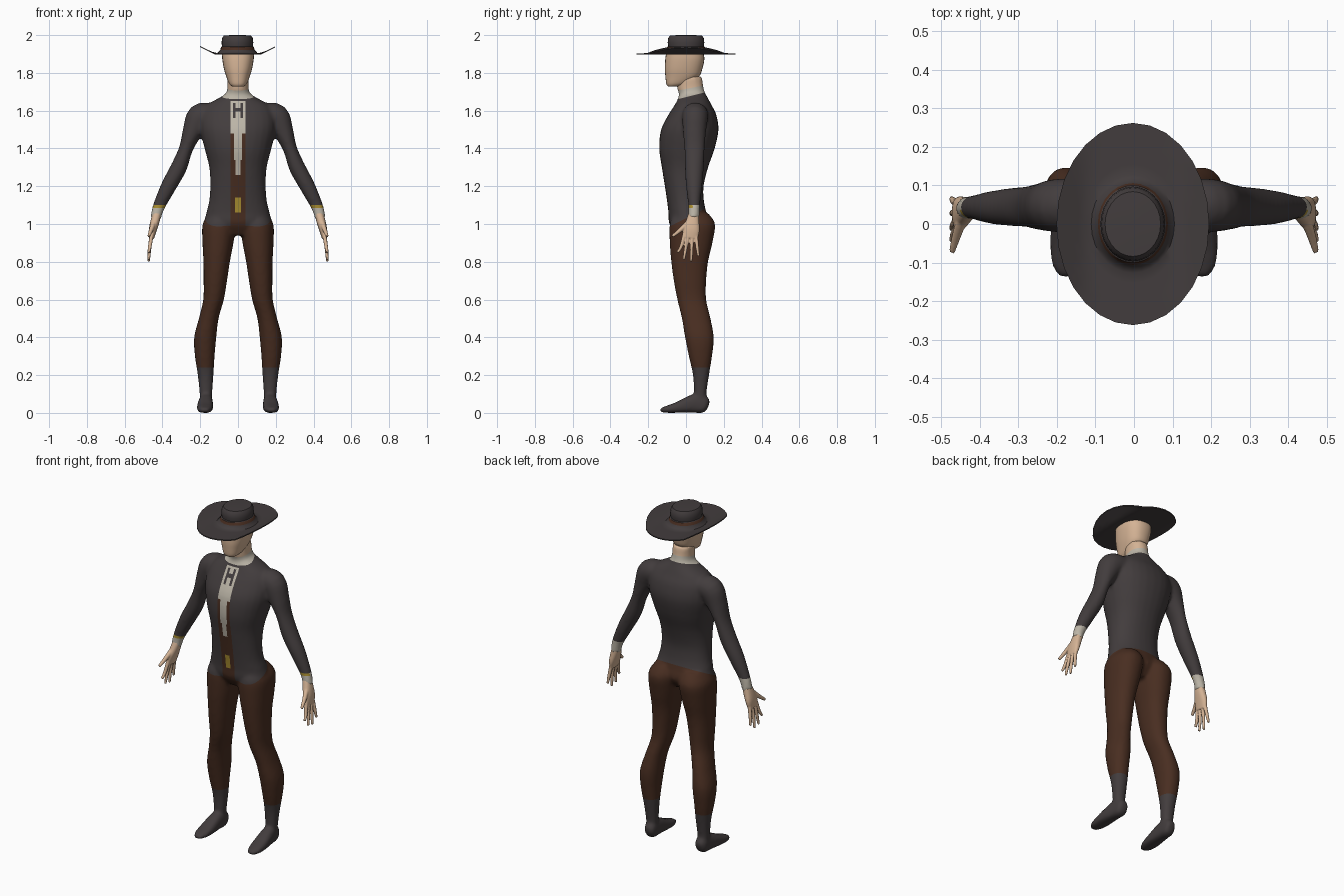
import bpy, bmesh, math
from mathutils import Vector

cube = bpy.data.objects.get("Cube")
if cube:
    bpy.data.objects.remove(cube, do_unlink=True)


def material(name, rgb):
    mat = bpy.data.materials.new(name)
    mat.use_nodes = True
    colour = (*rgb, 1.0)
    mat.diffuse_color = colour
    node = next(n for n in mat.node_tree.nodes if n.type == "BSDF_PRINCIPLED")
    node.inputs["Base Color"].default_value = colour
    node.inputs["Roughness"].default_value = 0.9
    return mat


COAT, BROWN, SKIN, SHIRT, GOLD = range(5)
PALETTE = [
    material("charcoal cloth", (0.055, 0.046, 0.047)),
    material("dark brown cloth", (0.066, 0.027, 0.015)),
    material("skin", (0.66, 0.45, 0.30)),
    material("pale linen", (0.50, 0.46, 0.385)),
    material("brass", (0.40, 0.27, 0.03)),
]


def smooth_rows(rows, steps=4):
    """Catmull-Rom interpolation through rows of numbers."""
    out = []
    for i in range(len(rows) - 1):
        p0, p1, p2 = rows[max(i - 1, 0)], rows[i], rows[i + 1]
        p3 = rows[min(i + 2, len(rows) - 1)]
        for k in range(steps):
            t = k / steps
            out.append([b + 0.5 * t * (c - a + t * (2 * a - 5 * b + 4 * c - d
                        + t * (3 * (b - c) + d - a)))
                        for a, b, c, d in zip(p0, p1, p2, p3)])
    return out + [list(rows[-1])]


def ring(centre, u, v, count=28, power=2.0):
    """Superellipse ring spanned by the half-axes u and v."""
    points = []
    for i in range(count):
        a = math.tau * i / count
        c, s = math.cos(a), math.sin(a)
        points.append(centre + u * math.copysign(abs(c) ** (2 / power), c)
                      + v * math.copysign(abs(s) ** (2 / power), s))
    return points


def loft(bm, rings):
    loops = [[bm.verts.new(p) for p in r] for r in rings]
    bands = []
    for a, b in zip(loops, loops[1:]):
        n = len(a)
        bands.append([bm.faces.new((a[i], a[(i + 1) % n], b[(i + 1) % n], b[i]))
                      for i in range(n)])
    bm.faces.new(loops[0])
    bm.faces.new(loops[-1])
    return bands


def stack(bm, rows, power=2.2):
    """Loft of level rings, each row: z, x min, x max, y min, y max."""
    loft(bm, [ring(Vector(((x0 + x1) / 2, (y0 + y1) / 2, z)),
                   Vector(((x1 - x0) / 2, 0, 0)), Vector((0, (y1 - y0) / 2, 0)), power=power)
              for z, x0, x1, y0, y1 in smooth_rows(rows)])


def tube(bm, rows, side=1, ref=(0, 1, 0), power=2.0, count=24):
    """Loft along a path, each row: x, y, z, thickness, breadth along ref."""
    rows = smooth_rows(rows)
    path = [Vector((side * r[0], r[1], r[2])) for r in rows]
    rings = []
    for i, row in enumerate(rows):
        t = (path[min(i + 1, len(path) - 1)] - path[max(i - 1, 0)]).normalized()
        v = Vector(ref)
        v = (v - t * v.dot(t)).normalized()
        rings.append(ring(path[i], t.cross(v) * row[3], v * row[4], count, power))
    loft(bm, rings)


def make_object(name, bm, materials):
    bmesh.ops.recalc_face_normals(bm, faces=bm.faces)
    mesh = bpy.data.meshes.new(name)
    bm.to_mesh(mesh)
    bm.free()
    for mat in materials:
        mesh.materials.append(mat)
    mesh.shade_smooth()
    obj = bpy.data.objects.new(name, mesh)
    bpy.context.collection.objects.link(obj)
    return obj


def fuse(obj, voxel, rounds, materials):
    """Merge overlapping volumes into one soft skin."""
    mod = obj.modifiers.new("Fuse", "REMESH")
    mod.mode = "VOXEL"
    mod.voxel_size = voxel
    soft = obj.modifiers.new("Soften", "SMOOTH")
    soft.factor = 0.5
    soft.iterations = rounds
    graph = bpy.context.evaluated_depsgraph_get()
    mesh = bpy.data.meshes.new_from_object(obj.evaluated_get(graph))
    obj.modifiers.clear()
    obj.data = mesh
    mesh.materials.clear()
    for mat in materials:
        mesh.materials.append(mat)
    mesh.shade_smooth()


# Clothed body: torso with neck, legs, feet and sleeves
bm = bmesh.new()
torso = [(0.94, 0.09, -0.05, 0.08), (1.0, 0.172, -0.088, 0.12), (1.06, 0.167, -0.093, 0.108),
         (1.12, 0.153, -0.1, 0.095), (1.2, 0.147, -0.112, 0.093), (1.3, 0.152, -0.128, 0.117),
         (1.4, 0.177, -0.142, 0.152), (1.5, 0.2, -0.132, 0.172), (1.58, 0.195, -0.092, 0.16),
         (1.63, 0.165, -0.06, 0.135), (1.665, 0.105, -0.042, 0.117), (1.69, 0.066, -0.037, 0.103),
         (1.72, 0.056, -0.047, 0.093), (1.78, 0.056, -0.05, 0.085)]
stack(bm, [(z, -w, w, f, b) for z, w, f, b in torso])
leg = [(1.06, 0.03, 0.15, -0.06, 0.115), (1.0, 0.012, 0.187, -0.086, 0.154),
       (0.9, 0.024, 0.188, -0.086, 0.14), (0.8, 0.043, 0.183, -0.078, 0.117),
       (0.7, 0.058, 0.182, -0.065, 0.107), (0.6, 0.075, 0.184, -0.046, 0.107),
       (0.5, 0.103, 0.207, -0.022, 0.13), (0.4, 0.115, 0.232, -0.005, 0.147),
       (0.3, 0.124, 0.228, 0.015, 0.138), (0.2, 0.13, 0.213, 0.037, 0.122),
       (0.1, 0.137, 0.203, 0.043, 0.108), (0.03, 0.14, 0.2, 0.05, 0.11)]
foot = [(0.168, 0.12, 0.04, 0.02, 0.02), (0.168, 0.1, 0.045, 0.045, 0.033),
        (0.17, 0.05, 0.05, 0.05, 0.037), (0.173, 0, 0.04, 0.04, 0.041),
        (0.175, -0.05, 0.028, 0.028, 0.043), (0.177, -0.1, 0.019, 0.019, 0.037),
        (0.177, -0.138, 0.014, 0.01, 0.019)]
arm = [(0.14, 0.05, 1.58, 0.06, 0.068), (0.2, 0.048, 1.565, 0.072, 0.069),
       (0.24, 0.045, 1.49, 0.054, 0.061), (0.275, 0.045, 1.4, 0.037, 0.054),
       (0.313, 0.044, 1.3, 0.043, 0.05), (0.367, 0.043, 1.2, 0.041, 0.043),
       (0.42, 0.043, 1.09, 0.032, 0.03), (0.435, 0.04, 1.03, 0.028, 0.031)]
for s in (-1, 1):
    stack(bm, [(z, *sorted((s * a, s * b)), f, k) for z, a, b, f, k in leg])
    tube(bm, foot, s, ref=(1, 0, 0), power=2.6)
    tube(bm, arm, s)
body = make_object("clothed_body", bm, [])
fuse(body, 0.01, 4, PALETTE)

# Front panels as colour, half-width range and height range; later ones lie on top
panels = [(BROWN, 0, 0.04, 0.98, 1.48), (SHIRT, 0, 0.04, 1.48, 1.65),
          (SHIRT, 0, 0.022, 1.34, 1.48), (SHIRT, 0, 0.014, 1.26, 1.34),
          (COAT, 0.012, 0.026, 1.56, 1.64), (COAT, 0, 0.012, 1.595, 1.615),
          (GOLD, 0, 0.015, 1.06, 1.14)]


def on_front(c):
    return c.y < 0 and abs(c.x) < 0.06 and 0.95 < c.z < 1.68


def on_arm(c):
    return abs(c.x) > 0.3 and c.z > 0.9


def on_trunk(c):
    return abs(c.x) < 0.25


bm = bmesh.new()
bm.from_mesh(body.data)


def cut(point, normal, where):
    faces = [f for f in bm.faces if where(f.calc_center_median())]
    parts = {e for f in faces for e in (*f.edges, *f.verts)}
    bmesh.ops.bisect_plane(bm, geom=faces + list(parts), dist=1e-5,
                           plane_co=point, plane_no=normal)


waist, collar, nape, shin = 1.03, 1.672, 1.715, 0.24
for z, slope in ((waist, 0.5), (collar, 0.25), (nape, 0.2), (shin, 0)):
    cut((0, 0, z), (0, -slope, 1), on_trunk)
for z in (1.1, 1.085):
    cut((0, 0, z), (0, 0, 1), on_arm)
for x in {s * p[k] for p in panels for k in (1, 2) for s in (-1, 1)}:
    cut((x, 0, 0), (1, 0, 0), on_front)
for z in {p[k] for p in panels for k in (3, 4)}:
    cut((0, 0, z), (0, 0, 1), on_front)


def body_colour(c):
    if on_arm(c) and c.z < 1.1:
        return GOLD if c.z > 1.085 and c.y < 0.035 else SHIRT
    if c.z > nape + 0.2 * c.y:
        return SKIN
    if c.z > collar + 0.25 * c.y:
        return SHIRT
    colour = COAT
    if shin < c.z < waist + 0.5 * c.y and on_trunk(c):
        colour = BROWN
    if on_front(c):
        for tint, x0, x1, z0, z1 in panels:
            if x0 <= abs(c.x) <= x1 and z0 < c.z < z1:
                colour = tint
    return colour


for face in bm.faces:
    face.material_index = body_colour(face.calc_center_median())
bm.to_mesh(body.data)
bm.free()

# Hands: palm, four fanned fingers and a thumb
palm = [(0.425, 0.043, 1.07, 0.022, 0.024), (0.438, 0.036, 1.02, 0.024, 0.034),
        (0.451, 0.028, 0.97, 0.021, 0.044), (0.458, 0.022, 0.925, 0.014, 0.04)]
fingers = [(0.052, 0.066, 0.83), (0.033, 0.027, 0.802), (0.013, -0.012, 0.81), (-0.007, -0.045, 0.85)]
for s, name in ((1, "left_hand"), (-1, "right_hand")):
    bm = bmesh.new()
    tube(bm, palm, s, power=2.3)
    for base, tip, low in fingers:
        tube(bm, [(0.456, base, 0.95, 0.011, 0.011), (0.467, (base + tip) / 2, 0.88, 0.01, 0.0095),
                  (0.473, tip, low, 0.007, 0.007)], s, count=10)
    tube(bm, [(0.445, 0.015, 1.01, 0.015, 0.015), (0.46, -0.03, 0.968, 0.012, 0.012),
              (0.472, -0.072, 0.935, 0.008, 0.008)], s, count=10)
    fuse(make_object(name, bm, []), 0.004, 2, [PALETTE[SKIN]])

# Head
bm = bmesh.new()
head = [(1.728, 0.03, -0.095, -0.04), (1.742, 0.046, -0.104, 0.01), (1.78, 0.062, -0.109, 0.068),
        (1.82, 0.074, -0.112, 0.086), (1.87, 0.083, -0.11, 0.097), (1.905, 0.085, -0.105, 0.093)]
stack(bm, [(z, -w, w, f, b) for z, w, f, b in head], power=2.4)
make_object("head", bm, [PALETTE[SKIN]])

# Hat: brim rolled up at the sides, oval crown and band
steps = [k / 6 for k in range(7)]
brim = [(0.09 + 0.108 * t, 0.1 + 0.162 * t, 1.897) for t in steps]
top = [(x, y, z + 0.006) for x, y, z in reversed(brim[1:])]
crown = [(0.102, 0.115, 1.91), (0.091, 0.106, 1.922), (0.086, 0.1, 1.938), (0.082, 0.094, 1.941),
         (0.084, 0.097, 1.96), (0.081, 0.094, 1.985), (0.072, 0.084, 1.998), (0.03, 0.04, 2.0)]
profile = brim + top + crown
rings = []
for rx, ry, z in profile:
    points = ring(Vector((-0.003, 0, z)), Vector((rx, 0, 0)), Vector((0, ry, 0)))
    if z < 1.905:
        for p in points:
            p.z += 0.5 * max(0, abs(p.x) - 0.122)
    rings.append(points)
bm = bmesh.new()
bands = loft(bm, rings)
for face in bands[len(brim + top) + 1]:
    face.material_index = 1
hat = make_object("hat", bm, [PALETTE[COAT], PALETTE[BROWN]])
hat.data.set_sharp_from_angle(angle=math.radians(40))
